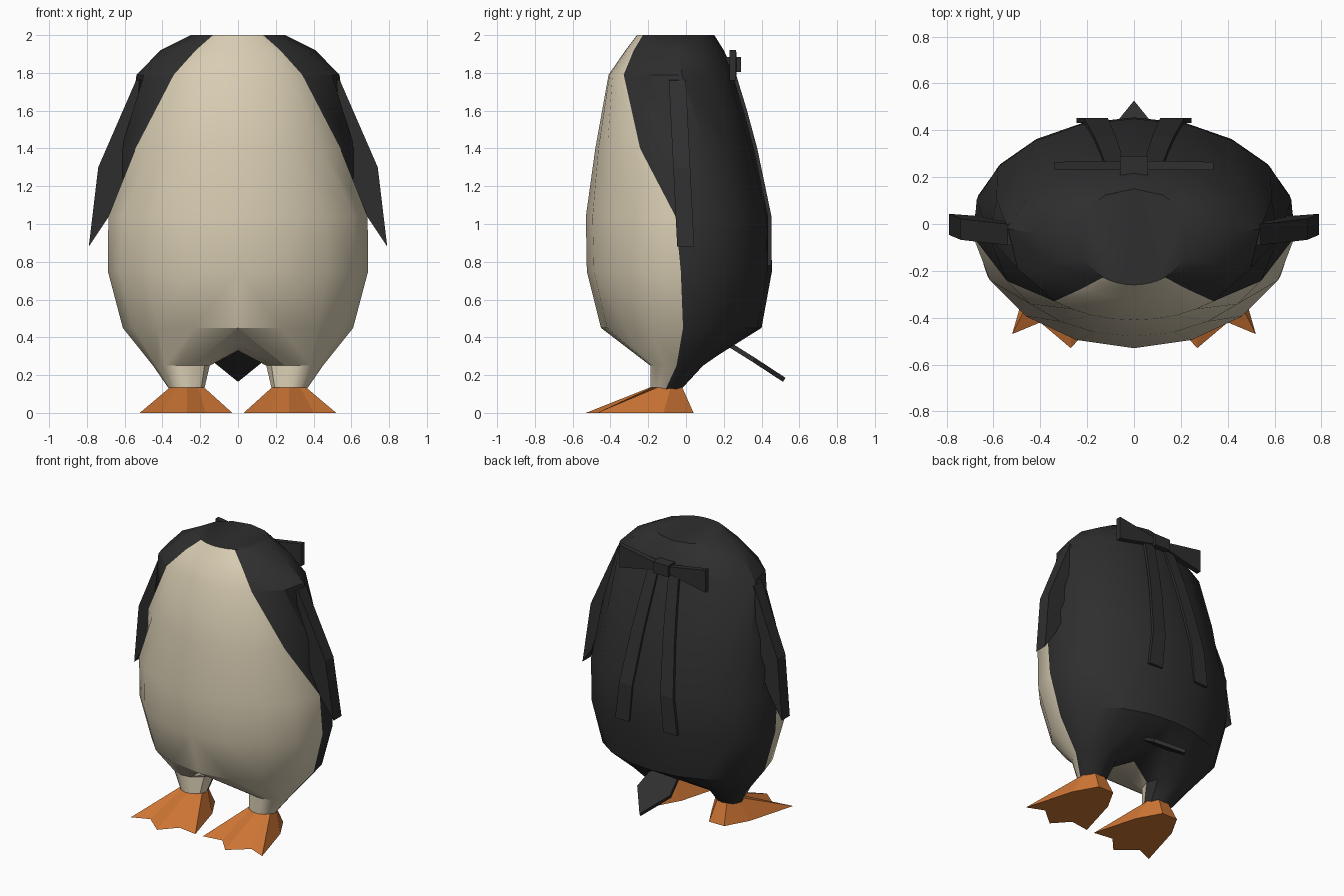
import bpy, bmesh
from math import sin, cos, radians, sqrt
from mathutils import Vector

cube = bpy.data.objects.get("Cube")
if cube:
    bpy.data.objects.remove(cube, do_unlink=True)


def material(name, rgb):
    m = bpy.data.materials.new(name)
    m.use_nodes = True
    m.diffuse_color = (*rgb, 1)
    bsdf = next(n for n in m.node_tree.nodes if n.type == 'BSDF_PRINCIPLED')
    bsdf.inputs["Base Color"].default_value = (*rgb, 1)
    bsdf.inputs["Roughness"].default_value = 0.8
    return m


BLACK = material("black feathers", (0.028, 0.028, 0.028))
CREAM = material("cream belly", (0.69, 0.61, 0.45))
ORANGE = material("orange feet", (0.62, 0.18, 0.035))


def finish(bm, name, mats, mirror=False, thickness=0, smooth=None):
    bmesh.ops.recalc_face_normals(bm, faces=bm.faces[:])
    mesh = bpy.data.meshes.new(name)
    bm.to_mesh(mesh)
    bm.free()
    ob = bpy.data.objects.new(name, mesh)
    bpy.context.collection.objects.link(ob)
    for m in mats:
        mesh.materials.append(m)
    if smooth:
        bpy.ops.object.select_all(action='DESELECT')
        ob.select_set(True)
        bpy.context.view_layer.objects.active = ob
        bpy.ops.object.shade_smooth_by_angle(angle=radians(smooth))
    if thickness:
        mod = ob.modifiers.new("Thickness", 'SOLIDIFY')
        mod.thickness, mod.offset = thickness, 0
    if mirror:
        mod = ob.modifiers.new("Mirror", 'MIRROR')
        mod.use_clip = True
    return ob


def bridge(bm, a, b, closed=True):
    n = len(a)
    return [bm.faces.new((a[i], a[(i + 1) % n], b[(i + 1) % n], b[i]))
            for i in range(n if closed else n - 1)]


FRONT, BACK = 4, 5   # columns in front of and behind the colour border


def border_angles(low, border, high):
    return ([low + (border - low) * i / FRONT for i in range(FRONT)] +
            [border + (high - border) * i / BACK for i in range(BACK + 1)])


# Body rings: height, half width, centre y, front y, back y, border angle
RINGS = [(2.0, 0.25, -0.05, -0.26, 0.15, -58),
         (1.92, 0.41, -0.05, -0.32, 0.20, -57),
         (1.79, 0.54, -0.05, -0.41, 0.26, -51),
         (1.40, 0.62, -0.02, -0.48, 0.37, -29),
         (1.04, 0.69, 0.0, -0.53, 0.45, -6),
         (0.75, 0.69, 0.0, -0.525, 0.455, -3),
         (0.45, 0.61, 0.0, -0.45, 0.40, -2)]


def body_ring(bm, z, w, yc, yf, yb, border):
    ring = []
    for a in border_angles(-90, border, 90):
        t = radians(a)
        depth = yc - yf if t < 0 else yb - yc
        x = 0 if abs(a) == 90 else w * cos(t)
        ring.append(bm.verts.new((x, yc + depth * sin(t), z)))
    return ring


# Body with legs, one half mirrored
bm = bmesh.new()
rings = [body_ring(bm, *r) for r in RINGS]
bm.faces.new(rings[0]).material_index = 0
for a, b in zip(rings, rings[1:]):
    for i, f in enumerate(bridge(bm, a, b, closed=False)):
        f.material_index = 1 if i < FRONT else 0

# Underside and leg lofted from half of the lowest ring
crotch = [bm.verts.new((0, y, z)) for y, z in ((0.2, 0.36), (0, 0.33), (-0.2, 0.37))]
loop = rings[-1] + crotch
leg_angles = border_angles(-110, 0, 110) + [145, 180, 215]
for cx, cy, rx, ry, z in ((0.30, -0.05, 0.15, 0.14, 0.25),
                          (0.27, -0.11, 0.09, 0.08, 0.12)):
    ring = [bm.verts.new((cx + rx * cos(radians(a)), cy + ry * sin(radians(a)), z))
            for a in leg_angles]
    for i, f in enumerate(bridge(bm, loop, ring)):
        black = FRONT <= i < FRONT + BACK + 2
        f.material_index = 0 if black else 1
    loop = ring
finish(bm, "body", [BLACK, CREAM], mirror=True, smooth=32)

# Webbed feet: toe outline lofted to the ankle
bm = bmesh.new()
sole_xy = [(0.21, 0.04), (0.33, 0.04), (0.42, -0.12), (0.52, -0.47), (0.40, -0.42),
           (0.27, -0.53), (0.17, -0.42), (0.03, -0.44), (0.12, -0.12)]
ankle_xy = [(0.23, -0.02), (0.31, -0.02), (0.36, -0.08), (0.36, -0.15), (0.33, -0.18),
            (0.27, -0.19), (0.21, -0.18), (0.18, -0.15), (0.18, -0.08)]
sole = [bm.verts.new((x, y, 0)) for x, y in sole_xy]
ankle = [bm.verts.new((x, y, 0.135)) for x, y in ankle_xy]
bridge(bm, sole, ankle)
bm.faces.new(sole)
bm.faces.new(ankle)
finish(bm, "feet", [ORANGE], mirror=True)

# Flippers: thin slabs hanging from the shoulders
bm = bmesh.new()
outline = [(0.45, 1.78), (0.54, 1.76), (0.74, 1.3), (0.79, 0.88), (0.69, 1.03), (0.55, 1.3)]
front, back = [[bm.verts.new((x, y + 0.05 * (1.75 - z), z)) for x, z in outline]
               for y in (-0.09, 0.0)]
bridge(bm, front, back)
bm.faces.new(front)
bm.faces.new(back)
finish(bm, "flippers", [BLACK], mirror=True)

# Tail: flat kite pointing down and back
bm = bmesh.new()
bm.faces.new([bm.verts.new(p) for p in ((-0.1, 0.2, 0.38), (-0.13, 0.36, 0.28), (0, 0.52, 0.175),
                                        (0.13, 0.36, 0.28), (0.1, 0.2, 0.38))])
finish(bm, "tail", [BLACK], thickness=0.025)


def back_y(x, z):
    for top, low in zip(RINGS, RINGS[1:]):
        if low[0] <= z <= top[0]:
            t = (top[0] - z) / (top[0] - low[0])
            w, yc, yb = [top[k] + (low[k] - top[k]) * t for k in (1, 2, 4)]
            return yc + (yb - yc) * sqrt(1 - (x / w) ** 2)


# Ribbons lying down the back
bm = bmesh.new()
rows = []
for z in (1.83, 1.6, 1.4, 1.22, 1.04, 0.78):
    t = (1.83 - z) / 1.05
    x, half = 0.08 + 0.11 * t, 0.04 + 0.015 * t
    rows.append([bm.verts.new((x + s * half, back_y(x, z) + 0.005, z)) for s in (-1, 1)])
for a, b in zip(rows, rows[1:]):
    bridge(bm, a, b, closed=False)
finish(bm, "back_ribbons", [BLACK], mirror=True, thickness=0.02)

# Bow loops: wedges flaring outward at the nape
bm = bmesh.new()
inner = [bm.verts.new((0.05, y, z)) for y, z in ((0.23, 1.82), (0.27, 1.82), (0.27, 1.87), (0.23, 1.87))]
outer = [bm.verts.new((0.34, y, z)) for y, z in ((0.23, 1.76), (0.265, 1.76), (0.265, 1.92), (0.23, 1.92))]
bridge(bm, inner, outer)
bm.faces.new(inner)
bm.faces.new(outer)
finish(bm, "bow_loops", [BLACK], mirror=True)

# Bow knot
bm = bmesh.new()
bmesh.ops.create_cube(bm, size=1)
for v in bm.verts:
    v.co = Vector((v.co.x * 0.12, v.co.y * 0.08 + 0.25, v.co.z * 0.08 + 1.845))
finish(bm, "bow_knot", [BLACK])
